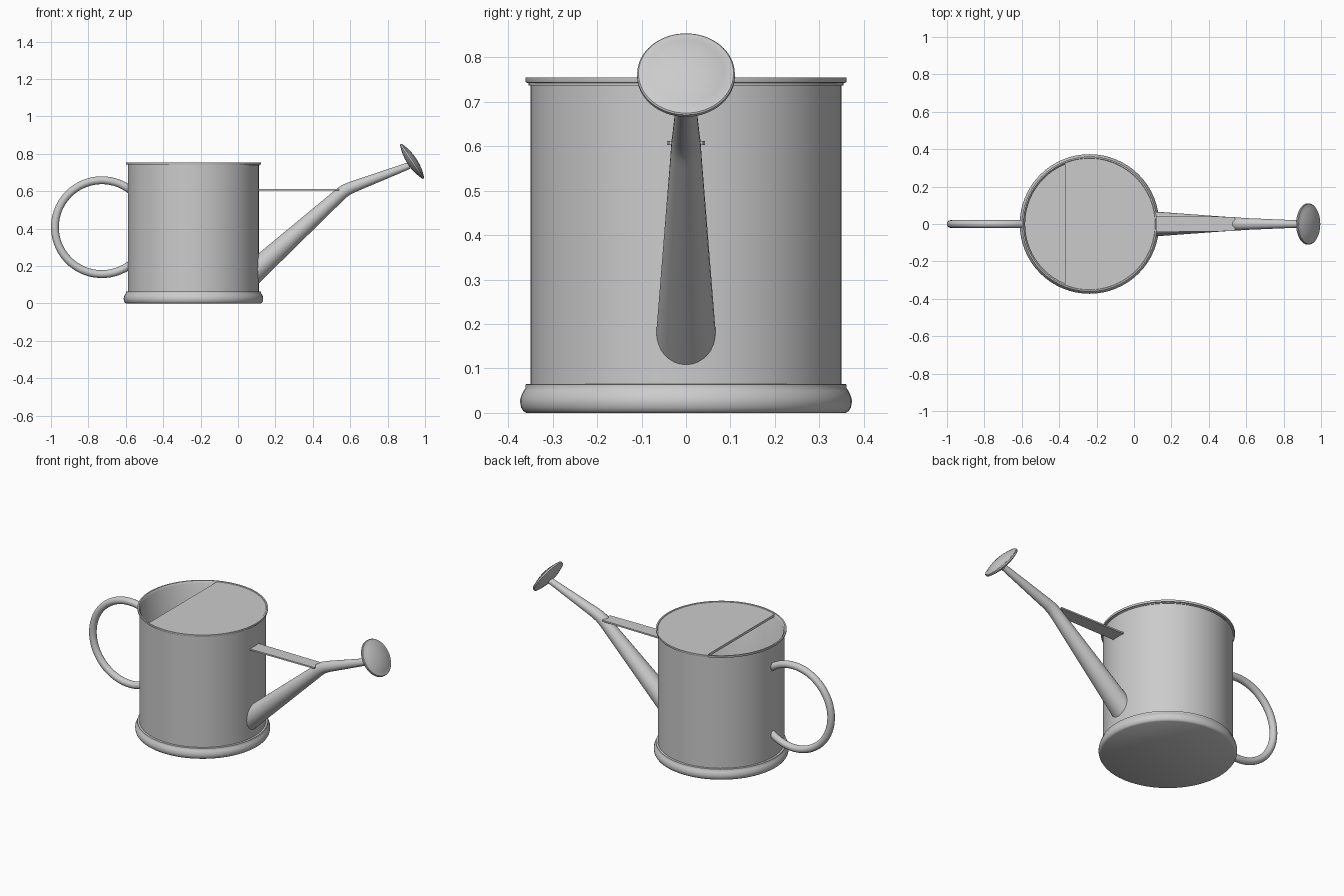
import bpy, bmesh, math
from mathutils import Matrix, Vector

if "Cube" in bpy.data.objects:
    bpy.data.objects.remove(bpy.data.objects["Cube"])

CX = -0.238      # body axis
SEG = 64


def make_object(name, bm, angle=35):
    bmesh.ops.recalc_face_normals(bm, faces=bm.faces)
    mesh = bpy.data.meshes.new(name)
    bm.to_mesh(mesh)
    bm.free()
    ob = bpy.data.objects.new(name, mesh)
    bpy.context.collection.objects.link(ob)
    bpy.ops.object.select_all(action='DESELECT')
    ob.select_set(True)
    bpy.context.view_layer.objects.active = ob
    bpy.ops.object.shade_smooth_by_angle(angle=math.radians(angle))
    return ob


def lathe(name, profile, matrix):
    """Revolve (radius, height) points; the profile starts and ends on the axis."""
    bm = bmesh.new()
    vs = [bm.verts.new((r, 0, z)) for r, z in profile]
    edges = [bm.edges.new(p) for p in zip(vs, vs[1:])]
    bmesh.ops.spin(bm, geom=vs + edges, axis=(0, 0, 1), cent=(0, 0, 0),
                   angle=math.tau, steps=SEG)
    bmesh.ops.remove_doubles(bm, verts=bm.verts, dist=1e-5)
    bm.transform(matrix)
    return make_object(name, bm)


def loft(name, rings, n=32):
    """Tube in the xz plane from rings (x, z, heading in degrees, half width, half height)."""
    bm = bmesh.new()
    loops = []
    for x, z, a, ry, rn in rings:
        a = math.radians(a)
        loop = []
        for i in range(n):
            t = math.tau * i / n
            h = rn * math.sin(t)
            loop.append(bm.verts.new((x - h * math.sin(a), ry * math.cos(t), z + h * math.cos(a))))
        loops.append(loop)
    for a, b in zip(loops, loops[1:]):
        for i in range(n):
            j = (i + 1) % n
            bm.faces.new((a[i], a[j], b[j], b[i]))
    bm.faces.new(loops[0])
    bm.faces.new(loops[-1])
    return make_object(name, bm)


def plate(name, outline, z, thick):
    """Flat sheet from an xy outline."""
    bm = bmesh.new()
    face = bm.faces.new([bm.verts.new((x, y, z)) for x, y in outline])
    ext = bmesh.ops.extrude_face_region(bm, geom=[face])
    bmesh.ops.translate(bm, vec=(0, 0, thick),
                        verts=[v for v in ext['geom'] if isinstance(v, bmesh.types.BMVert)])
    return make_object(name, bm)


# Hollow body with top rim
upright = Matrix.Translation((CX, 0, 0))
lathe("body", [(0, 0.01), (0.35, 0.01), (0.35, 0.742), (0.36, 0.743), (0.361, 0.746),
               (0.361, 0.755), (0.353, 0.755), (0.344, 0.742), (0.344, 0.02), (0, 0.02)], upright)

# Rolled base
lathe("base", [(0, 0), (0.36, 0), (0.366, 0.004), (0.371, 0.012), (0.373, 0.022), (0.373, 0.03),
               (0.370, 0.041), (0.365, 0.05), (0.361, 0.056), (0.361, 0.064), (0.359, 0.065),
               (0.348, 0.065), (0.348, 0.015), (0, 0.015)], upright)

# Partial lid leaving a filling opening on the handle side
r = 0.354
a0 = math.acos((-0.37 - CX) / r)
plate("lid", [(CX + r * math.cos(a0 * (i / 24 - 1)), r * math.sin(a0 * (i / 24 - 1)))
              for i in range(49)], 0.737, 0.015)

# Ring handle, ends cut flat against the wall
R, TUBE = 0.251, 0.021
rings = []
STEPS = 40
for i in range(STEPS + 1):
    d = 55 + 250 * i / STEPS
    t = math.radians(d)
    end = i in (0, STEPS)
    heading = {0: 180, STEPS: 360}.get(i, d + 90)
    rings.append((-0.728 + R * math.cos(t), 0.408 + R * math.sin(t), heading,
                  TUBE, TUBE / math.cos(math.radians(35)) if end else TUBE))
loft("handle", rings)

# Tapered spout with a bend
loft("spout", [(0.10, 0.178, 0, 0.067, 0.081), (0.54, 0.578, 43, 0.035, 0.035),
               (0.56, 0.595, 38, 0.034, 0.034), (0.58, 0.608, 30, 0.033, 0.033),
               (0.61, 0.622, 20, 0.031, 0.031), (0.915, 0.737, 20, 0.018, 0.018)])

# Lens-shaped sprinkler rose
tilt = Vector((0.83, 0, 0.55)).to_track_quat('Z', 'Y').to_matrix().to_4x4()
lathe("rose", [(0, -0.028), (0.03, -0.026), (0.06, -0.021), (0.085, -0.014), (0.108, -0.006),
               (0.11, -0.004), (0.11, 0.004), (0.107, 0.007), (0.103, 0.007), (0.085, 0.014),
               (0.06, 0.021), (0.03, 0.025), (0, 0.027)],
      Matrix.Translation((0.931, 0, 0.76)) @ tilt)

# Brace strap between body and spout
plate("brace", [(0.106, -0.043), (0.54, -0.038), (0.54, 0.038), (0.106, 0.043)], 0.603, 0.009)
